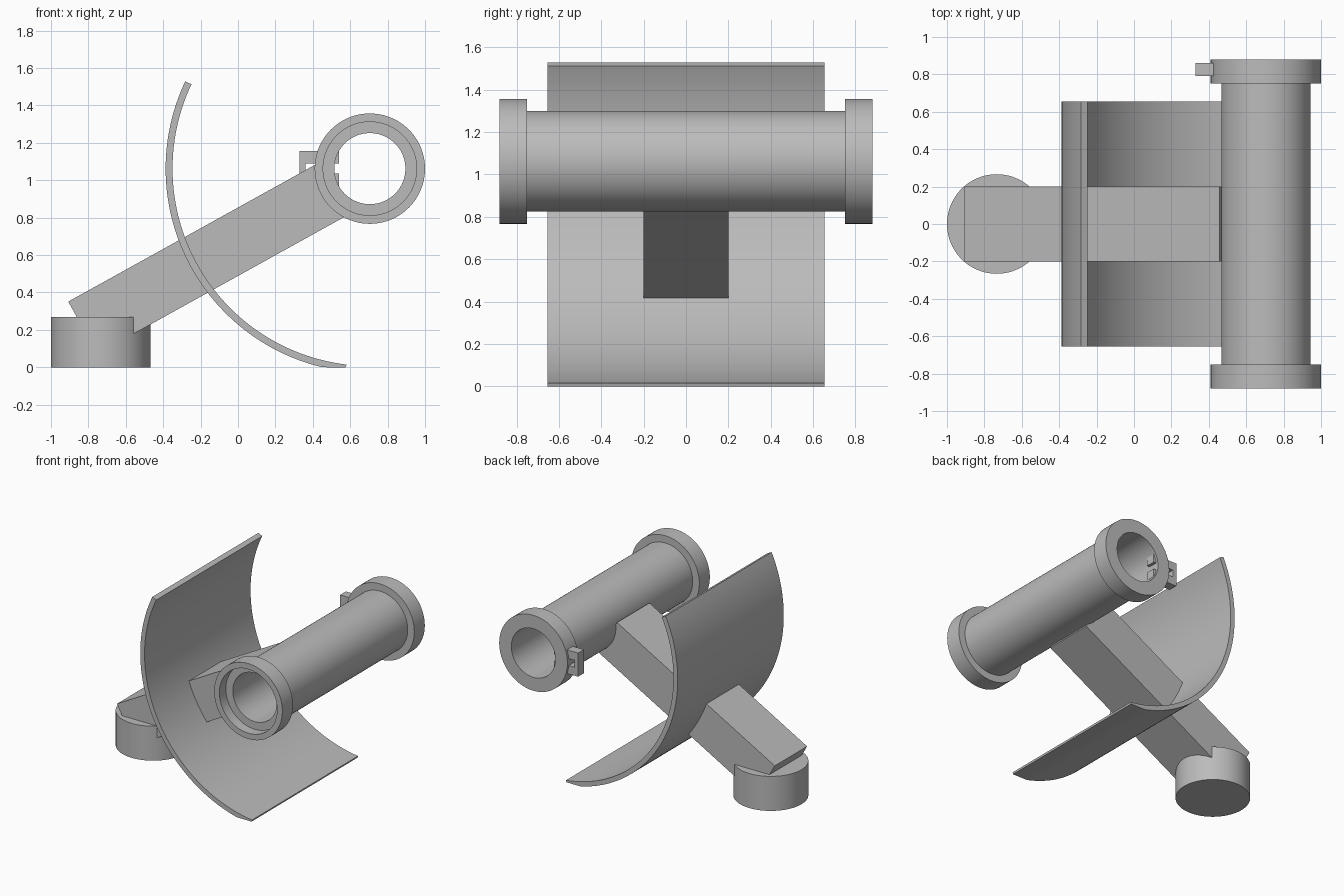
import bpy, bmesh
from math import sin, cos, radians, pi
from mathutils import Vector

cube = bpy.data.objects.get("Cube")
if cube:
    bpy.data.objects.remove(cube, do_unlink=True)

grey = bpy.data.materials.new("plain grey")
grey.use_nodes = True
grey.diffuse_color = (0.5, 0.5, 0.5, 1)
grey.node_tree.nodes["Principled BSDF"].inputs["Base Color"].default_value = (0.5, 0.5, 0.5, 1)


def finish(bm, name):
    bmesh.ops.remove_doubles(bm, verts=bm.verts, dist=1e-5)
    bmesh.ops.recalc_face_normals(bm, faces=bm.faces)
    mesh = bpy.data.meshes.new(name)
    bm.to_mesh(mesh)
    bm.free()
    mesh.materials.append(grey)
    obj = bpy.data.objects.new(name, mesh)
    bpy.context.collection.objects.link(obj)
    bpy.ops.object.select_all(action='DESELECT')
    obj.select_set(True)
    bpy.context.view_layer.objects.active = obj
    bpy.ops.object.shade_smooth_by_angle(angle=radians(30))
    return obj


def prism(name, outline, y0, y1):
    """Extrude an (x, z) outline along y."""
    bm = bmesh.new()
    face = bm.faces.new([bm.verts.new((x, y0, z)) for x, z in outline])
    new = bmesh.ops.extrude_face_region(bm, geom=[face])["geom"]
    moved = [v for v in new if isinstance(v, bmesh.types.BMVert)]
    bmesh.ops.translate(bm, verts=moved, vec=(0, y1 - y0, 0))
    return finish(bm, name)


def lathe(name, profile, centre):
    """Turn a closed (radius, y) profile around an axis along y."""
    bm = bmesh.new()
    verts = [bm.verts.new((centre[0] + r, y, centre[1])) for r, y in profile]
    edges = [bm.edges.new((verts[i - 1], verts[i])) for i in range(len(verts))]
    bmesh.ops.spin(bm, geom=verts + edges, cent=(centre[0], 0, centre[1]),
                   axis=(0, 1, 0), angle=2 * pi, steps=96)
    return finish(bm, name)


axis = Vector((0.705, 1.062))
bore, tube_r, collar_r = 0.19, 0.238, 0.295

# Hollow tube with a collar at each end; the front collar is recessed
lathe("tube", [(bore, -0.75), (tube_r, -0.75), (tube_r, 0.75), (bore, 0.75)], axis)
lathe("front_collar", [(bore, -0.8), (0.25, -0.8), (0.25, -0.88), (collar_r, -0.88),
                       (collar_r, -0.75), (bore, -0.75)], axis)
lathe("back_collar", [(bore, 0.75), (collar_r, 0.75), (collar_r, 0.88), (bore, 0.88)], axis)

# Slotted clip through the back collar
prism("clip", [(0.33, 0.97), (0.54, 0.97), (0.54, 1.035), (0.36, 1.035),
               (0.36, 1.09), (0.54, 1.09), (0.54, 1.155), (0.33, 1.155)], 0.79, 0.862)

# Slanted square beam from the foot up to the tube
along = Vector((cos(radians(29)), sin(radians(29))))
across = Vector((-along.y, along.x)) * 0.16
start, end = axis - along * 1.755, axis - along * 0.195
prism("beam", [start - across, end - across, end + across, start + across], -0.2, 0.2)

# Curved shield around the tube axis, trimmed flat at the ground
steps = 64
angles = [radians(154.7 + (263.2 - 154.7) * i / steps) for i in range(steps + 1)]


def arc(radius):
    points = [axis + Vector((cos(a), sin(a))) * radius for a in angles]
    return [(p.x, max(p.y, 0)) for p in points]


prism("shield", arc(1.092) + arc(1.055)[::-1], -0.655, 0.655)

# Round foot
bm = bmesh.new()
bmesh.ops.create_cone(bm, cap_ends=True, segments=96, radius1=0.266, radius2=0.266, depth=0.27)
bmesh.ops.translate(bm, verts=bm.verts, vec=(-0.734, 0, 0.135))
finish(bm, "foot")
